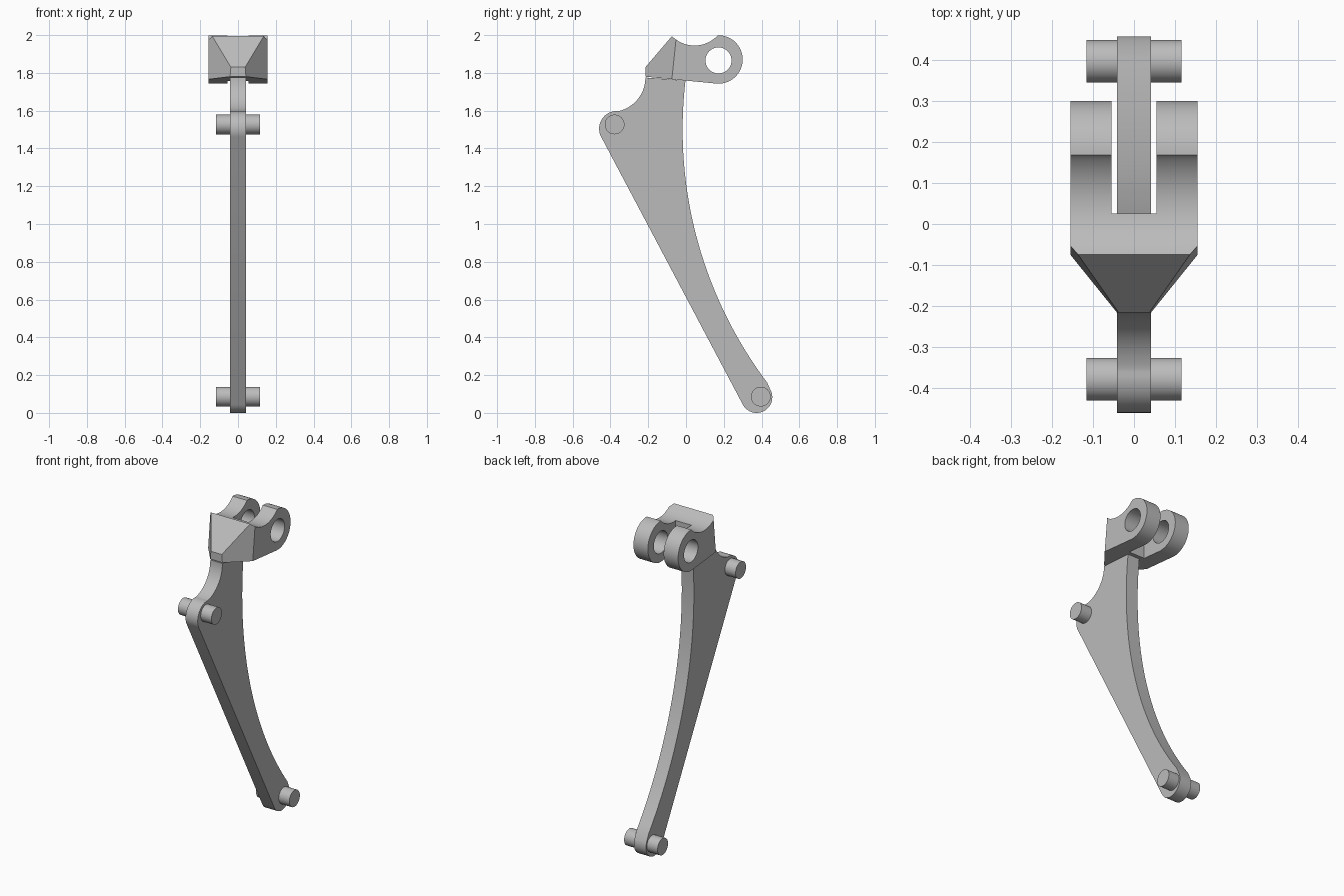
import bpy
import bmesh
from math import cos, sin, radians
from mathutils import Vector, Matrix

cube = bpy.data.objects.get("Cube")
if cube:
    bpy.data.objects.remove(cube)

grey = bpy.data.materials.new("plain grey")
grey.use_nodes = True
colour = (0.5, 0.5, 0.5, 1)
grey.diffuse_color = colour
grey.node_tree.nodes["Principled BSDF"].inputs["Base Color"].default_value = colour


def arc(cy, cz, r, start, end, steps=20):
    """Points on a circular arc in the side plane, angles in degrees."""
    angles = [radians(start + (end - start) * i / steps) for i in range(steps + 1)]
    return [(cy + r * cos(a), cz + r * sin(a)) for a in angles]


def extrude(outline, half):
    """Solid with a side outline, running from -half to +half in x."""
    bm = bmesh.new()
    face = bm.faces.new([bm.verts.new((-half, y, z)) for y, z in outline])
    new = bmesh.ops.extrude_face_region(bm, geom=[face])["geom"]
    bmesh.ops.translate(bm, vec=(2 * half, 0, 0),
                        verts=[v for v in new if isinstance(v, bmesh.types.BMVert)])
    bmesh.ops.recalc_face_normals(bm, faces=bm.faces)
    return bm


def make(name, bm):
    mesh = bpy.data.meshes.new(name)
    bm.to_mesh(mesh)
    bm.free()
    mesh.materials.append(grey)
    obj = bpy.data.objects.new(name, mesh)
    bpy.context.collection.objects.link(obj)
    return obj


def smooth(obj):
    bpy.ops.object.select_all(action="DESELECT")
    obj.select_set(True)
    bpy.context.view_layer.objects.active = obj
    bpy.ops.object.shade_smooth_by_angle(angle=radians(25))


# Lever arm: rounded ends, straight front edge, curved back edge
outline = arc(0.374, 0.083, 0.083, 208, 390)
outline += arc(2.21, 1.5, 2.228, 217, 173.3, 40)
outline += arc(-0.397, 1.775, 0.182, 0, -76)
outline += arc(-0.367, 1.505, 0.093, 86, 208)
smooth(make("lever_arm", extrude(outline, 0.042)))

# Pivot pins
for name, y, z in (("upper_pin", -0.378, 1.527), ("lower_pin", 0.396, 0.086)):
    smooth(make(name, extrude(arc(y, z, 0.052, 0, 354.375, 63), 0.116)))

# Fork head: side outline with a dished top and round eyes
outline = [(-0.215, 1.78), (-0.215, 1.83)]
outline += arc(0.045, 2.114, 0.169, 225, 315)
outline += arc(0.172, 1.871, 0.128, 92, -95, 40)
bm = extrude(outline, 0.155)

# Fork head: tapered cheeks towards the arm
for side in (-1, 1):
    a = Vector((side * 0.155, -0.053, 1.975))
    b = Vector((side * 0.155, -0.075, 1.765))
    c = Vector((side * 0.042, -0.215, 1.78))
    normal = (b - a).cross(c - a).normalized()
    if normal.x * side < 0:
        normal.negate()
    cut = bmesh.ops.bisect_plane(bm, geom=bm.verts[:] + bm.edges[:] + bm.faces[:],
                                 plane_co=a, plane_no=normal, clear_outer=True)
    rim = [e for e in cut["geom_cut"] if isinstance(e, bmesh.types.BMEdge)]
    bmesh.ops.holes_fill(bm, edges=rim)
bmesh.ops.recalc_face_normals(bm, faces=bm.faces)
head = make("fork_head", bm)

# Fork head: slot between the eyes and the bore through them
slot = bmesh.new()
bmesh.ops.create_cube(slot, size=1, matrix=Matrix.Translation((0, 0.275, 1.87))
                      @ Matrix.Diagonal((0.11, 0.5, 0.6, 1)))
cutters = [make("slot_cutter", slot),
           make("bore_cutter", extrude(arc(0.172, 1.866, 0.069, 0, 354.375, 63), 0.3))]
for cutter in cutters:
    cutter.hide_render = True
    mod = head.modifiers.new(cutter.name, "BOOLEAN")
    mod.operation = "DIFFERENCE"
    mod.solver = "EXACT"
    mod.object = cutter
bpy.ops.object.select_all(action="DESELECT")
head.select_set(True)
bpy.context.view_layer.objects.active = head
for cutter in cutters:
    bpy.ops.object.modifier_apply(modifier=cutter.name)
    bpy.data.objects.remove(cutter)
smooth(head)
